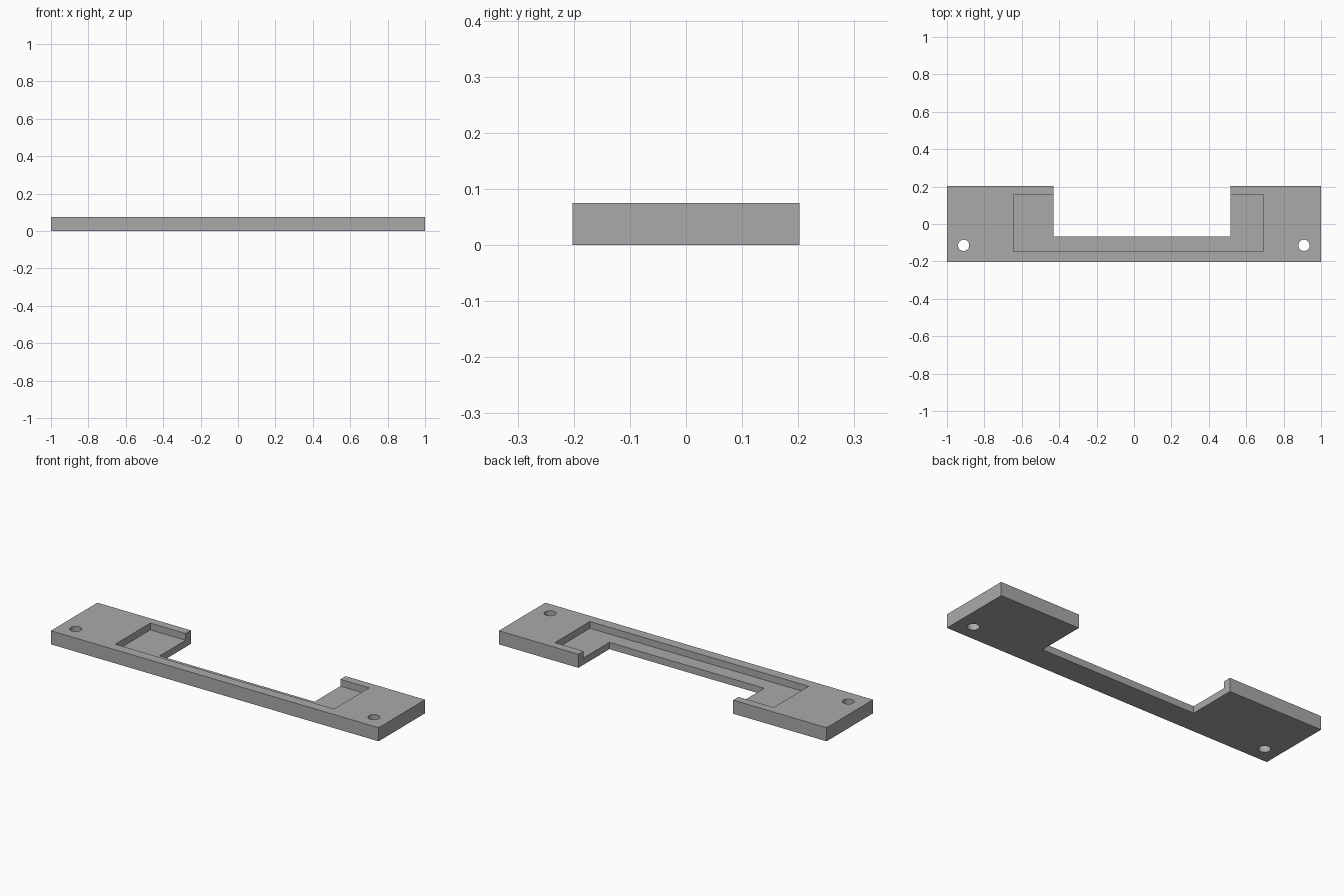
import bpy
from mathutils import Vector

default = bpy.data.objects.get("Cube")
if default:
    bpy.data.objects.remove(default, do_unlink=True)

HEIGHT = 0.075
FLOOR = 0.0375
HALF_DEPTH = 0.2025

grey = bpy.data.materials.new("plain grey")
grey.use_nodes = True
colour = (0.4, 0.4, 0.4, 1)
grey.diffuse_color = colour
grey.node_tree.nodes["Principled BSDF"].inputs["Base Color"].default_value = colour


def box(name, low, high):
    low, high = Vector(low), Vector(high)
    bpy.ops.mesh.primitive_cube_add(size=1)
    obj = bpy.context.object
    obj.name = name
    for v in obj.data.vertices:
        v.co = [(a + b) / 2 + c * (b - a) for a, b, c in zip(low, high, v.co)]
    obj.data.materials.append(grey)
    return obj


def cut(target, cutter):
    cutter.hide_render = True
    mod = target.modifiers.new(cutter.name, 'BOOLEAN')
    mod.operation = 'DIFFERENCE'
    mod.solver = 'EXACT'
    mod.object = cutter
    bpy.context.view_layer.objects.active = target
    bpy.ops.object.modifier_apply(modifier=mod.name)
    bpy.data.objects.remove(cutter, do_unlink=True)


# Main slab
plate = box("mounting_plate", (-1, -HALF_DEPTH, 0), (1, HALF_DEPTH, HEIGHT))

# Shallow pocket in the top, then the open notch through the back edge
cut(plate, box("pocket_cutter", (-0.645, -0.148, FLOOR), (0.69, 0.157, 0.2)))
cut(plate, box("notch_cutter", (-0.43, -0.068, -0.1), (0.515, 0.4, 0.2)))

# Screw hole at each end
for x in (-0.911, 0.909):
    bpy.ops.mesh.primitive_cylinder_add(vertices=32, radius=0.03, depth=0.4,
                                        location=(x, -0.114, 0))
    hole = bpy.context.object
    hole.name = "hole_cutter"
    hole.data.materials.append(grey)
    cut(plate, hole)

# Smooth hole walls, crisp edges elsewhere
bpy.ops.object.select_all(action='DESELECT')
plate.select_set(True)
bpy.context.view_layer.objects.active = plate
bpy.ops.object.shade_smooth_by_angle()
